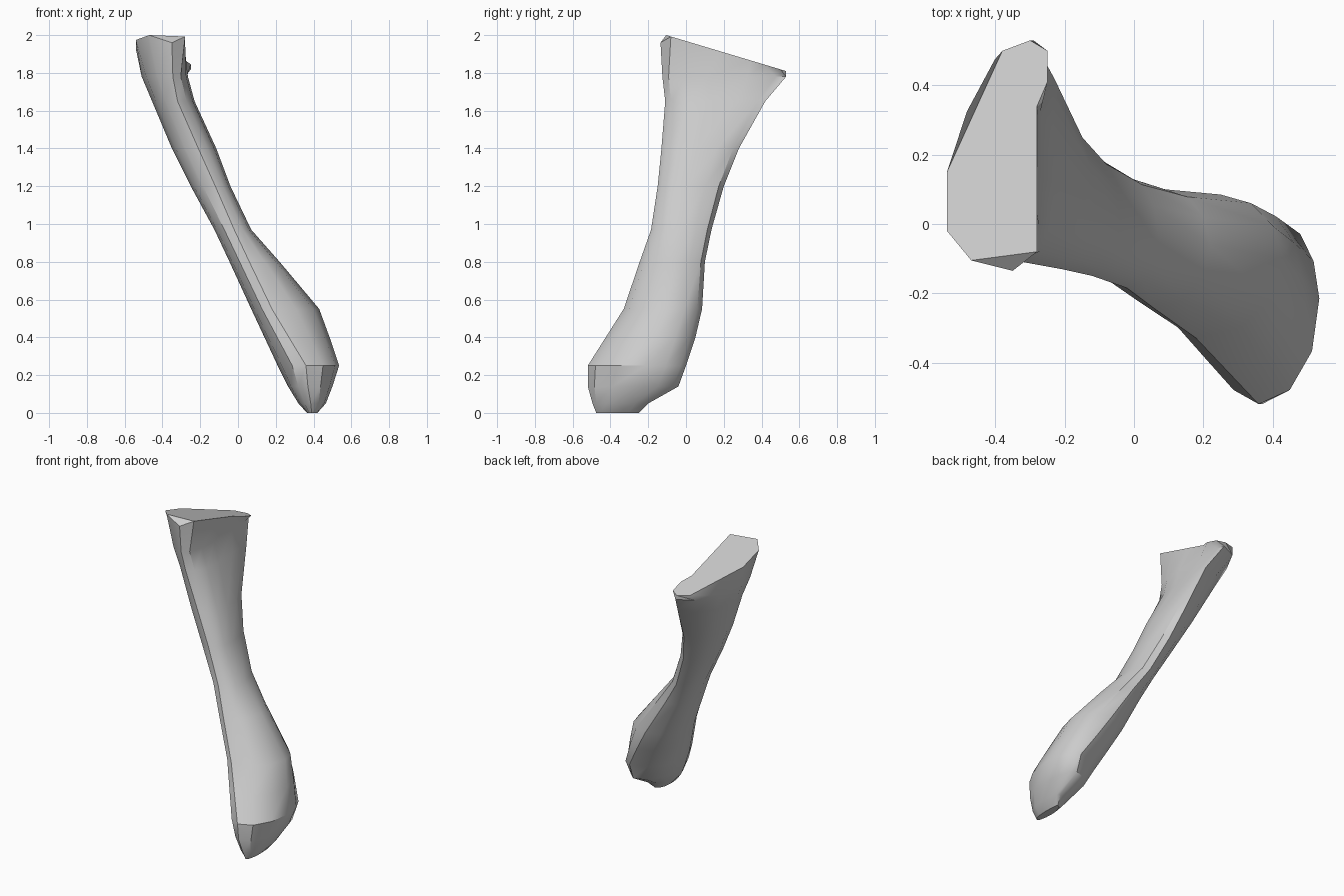
import bpy, bmesh, math

if "Cube" in bpy.data.objects:
    bpy.data.objects.remove(bpy.data.objects["Cube"])

# Cross-sections up the shaft:
# z, left x, right x, front y, back y, x at front crest, x at back, y of widest point
SECTIONS = [
    (0.00, 0.365, 0.42, -0.475, -0.25, 0.39, 0.41, -0.36),
    (0.05, 0.32, 0.465, -0.495, -0.20, 0.385, 0.43, -0.34),
    (0.14, 0.265, 0.50, -0.52, -0.04, 0.37, 0.43, -0.26),
    (0.25, 0.21, 0.535, -0.52, 0.00, 0.36, 0.43, -0.215),
    (0.40, 0.14, 0.485, -0.425, 0.05, 0.27, 0.34, -0.16),
    (0.55, 0.07, 0.43, -0.33, 0.085, 0.18, 0.25, -0.10),
    (0.80, -0.045, 0.22, -0.245, 0.10, 0.06, 0.09, -0.06),
    (0.97, -0.125, 0.07, -0.185, 0.135, -0.02, -0.02, -0.03),
    (1.20, -0.25, -0.04, -0.15, 0.20, -0.12, -0.12, 0.00),
    (1.40, -0.35, -0.115, -0.13, 0.28, -0.21, -0.18, 0.05),
    (1.65, -0.455, -0.23, -0.11, 0.42, -0.32, -0.23, 0.12),
    (1.78, -0.51, -0.265, -0.125, 0.53, -0.345, -0.29, 0.12),
]

# Outline of the sloping cut at the upper end, starting at the front crest
CUT_END = [(-0.35, -0.135), (-0.28, -0.08), (-0.28, 0.03), (-0.28, 0.18),
           (-0.28, 0.34), (-0.25, 0.41), (-0.25, 0.50), (-0.30, 0.53),
           (-0.38, 0.50), (-0.54, 0.15), (-0.54, -0.02), (-0.47, -0.105)]


def section_ring(z, xl, xr, yf, yb, xf, xb, ym):
    """Four elliptical quarter arcs: front, right, back, left."""
    ring = []
    for i in range(12):
        a = math.radians(30 * i)
        s, c = math.sin(a), math.cos(a)
        blend = (1 - c) / 2                       # drifts from front to back crest
        mid = xf + (xb - xf) * blend
        x = mid + (xr - mid) * s if s >= 0 else mid + (mid - xl) * s
        y = ym + (yf - ym) * c if c >= 0 else ym - (yb - ym) * c
        ring.append((x, y, z))
    return ring


bm = bmesh.new()
rings = [section_ring(*row) for row in SECTIONS]
rings.append([(x, y, 1.96 if i == 0 else 2.0 - 0.3 * (y + 0.105))
              for i, (x, y) in enumerate(CUT_END)])
loops = [[bm.verts.new(p) for p in ring] for ring in rings]

# Shaft skin
for low, high in zip(loops, loops[1:]):
    for i in range(12):
        j = (i + 1) % 12
        bm.faces.new((low[i], low[j], high[j], high[i]))

# Rounded foot, flat cut end and the small bevel above the front crest
top = loops[-1]
bm.faces.new(loops[0][::-1])
bm.faces.new(top[1:])
bm.faces.new((top[0], top[1], top[-1]))
bmesh.ops.recalc_face_normals(bm, faces=bm.faces)

mesh = bpy.data.meshes.new("bone_shaft")
bm.to_mesh(mesh)
bm.free()
bone = bpy.data.objects.new("bone_shaft", mesh)
bpy.context.collection.objects.link(bone)

grey = bpy.data.materials.new("light_grey")
grey.diffuse_color = (0.6, 0.6, 0.6, 1)
grey.use_nodes = True
grey.node_tree.nodes["Principled BSDF"].inputs["Base Color"].default_value = grey.diffuse_color
mesh.materials.append(grey)

# Smooth shading with the sharp rim kept
bpy.context.view_layer.objects.active = bone
bone.select_set(True)
bpy.ops.object.shade_smooth_by_angle(angle=math.radians(35))
